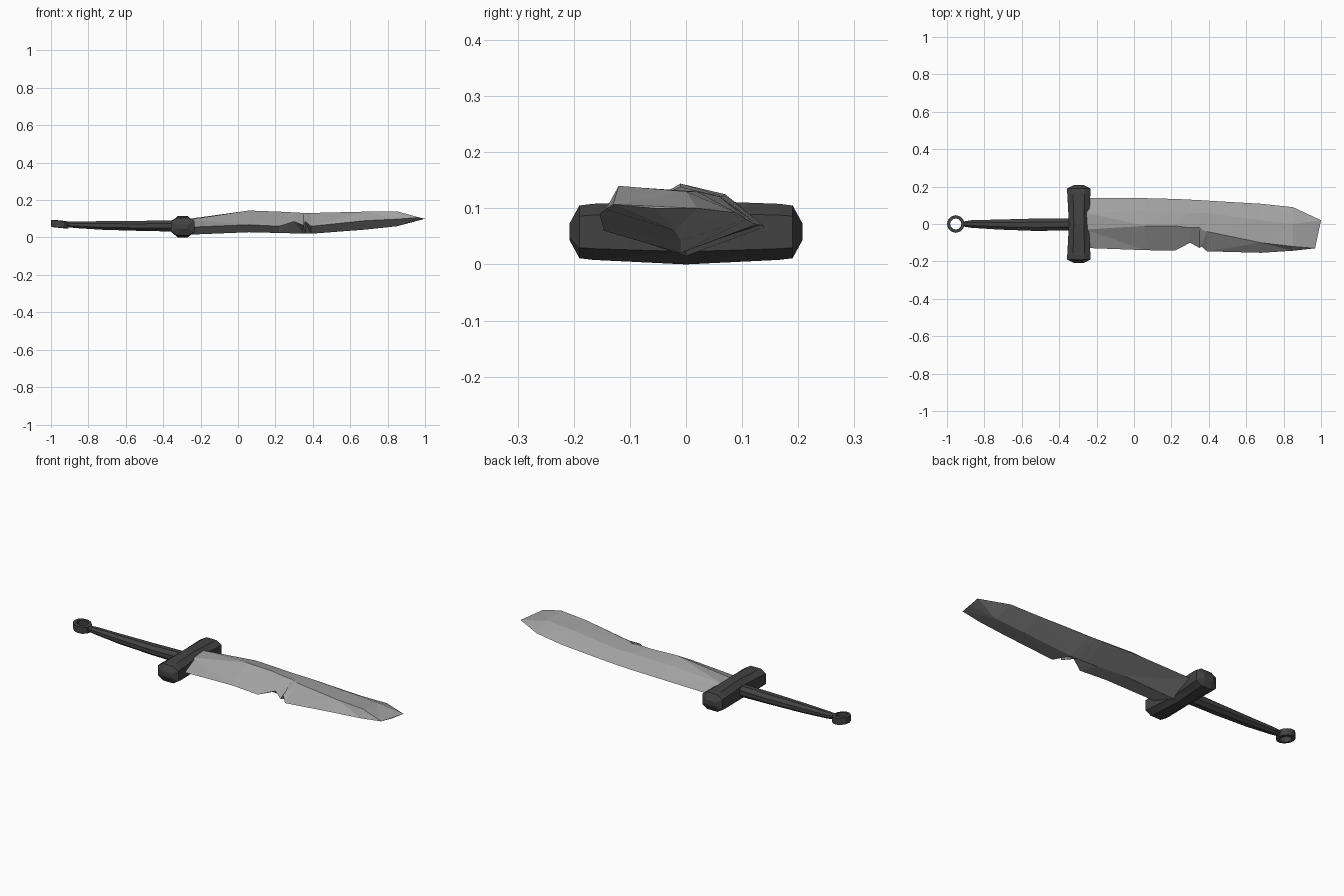
import bpy, bmesh, math
from mathutils import Vector

if "Cube" in bpy.data.objects:
    bpy.data.objects.remove(bpy.data.objects["Cube"])


def material(name, v):
    m = bpy.data.materials.new(name)
    m.diffuse_color = (v, v, v, 1)
    m.use_nodes = True
    m.node_tree.nodes["Principled BSDF"].inputs["Base Color"].default_value = m.diffuse_color
    return m


steel = material("worn steel", 0.36)
iron = material("dark iron", 0.055)


def loft(name, sections, mat, closed=False):
    """Skin a list of equally sized rings of points."""
    bm = bmesh.new()
    rings = [[bm.verts.new(p) for p in s] for s in sections]
    n = len(rings[0])
    pairs = list(zip(rings, rings[1:]))
    if closed:
        pairs.append((rings[-1], rings[0]))
    for a, b in pairs:
        for i in range(n):
            j = (i + 1) % n
            bm.faces.new((a[i], a[j], b[j], b[i]))
    if not closed:
        bm.faces.new(rings[0])
        bm.faces.new(rings[-1])
    bmesh.ops.remove_doubles(bm, verts=bm.verts, dist=0.0005)
    bmesh.ops.triangulate(bm, faces=[f for f in bm.faces if len(f.verts) == 4])
    bmesh.ops.recalc_face_normals(bm, faces=bm.faces)
    me = bpy.data.meshes.new(name)
    bm.to_mesh(me)
    bm.free()
    me.materials.append(mat)
    ob = bpy.data.objects.new(name, me)
    bpy.context.collection.objects.link(ob)
    return ob


# Blade: x, front edge (y, z), two top ridges, back edge, belly ridge
blade = [
    (-0.26, (-.128, .055), (-.03, .095), (.06, .100), (.138, .065), (.0, .015)),
    (0.06, (-.140, .068), (-.01, .144), (.07, .125), (.138, .070), (.0, .028)),
    (0.22, (-.142, .060), (-.01, .138), (.065, .122), (.134, .070), (-.01, .024)),
    (0.30, (-.100, .085), (-.02, .134), (.06, .122), (.130, .070), (-.01, .022)),
    (0.35, (-.128, .065), (-.02, .131), (.06, .121), (.128, .071), (-.01, .020)),
    (0.36, (-.120, .085), (-.03, .131), (.06, .121), (.127, .071), (-.01, .020)),
    (0.39, (-.146, .060), (-.04, .131), (.06, .121), (.125, .071), (-.01, .020)),
    (0.68, (-.154, .090), (-.10, .138), (.02, .130), (.108, .080), (-.01, .042)),
    (0.85, (-.143, .098), (-.12, .140), (.00, .130), (.090, .092), (-.02, .060)),
]
sections = [[(s[0], *p) for p in s[1:]] for s in blade]
a, b = (0.968, -.130, .107), (1.0, .020, .100)
sections.append([a, a, b, b, ((a[0] + b[0]) / 2, -.055, .100)])
loft("blade", sections, steel)

# Guard: chamfered bar with flared, pointed ends
guard = []
for y, hw, hh, cz in [(-.208, .026, .014, .058), (-.19, .062, .047, .058),
                      (-.165, .062, .050, .058), (0, .053, .057, .057),
                      (.165, .062, .050, .058), (.19, .062, .047, .058),
                      (.208, .026, .014, .058)]:
    oct_pts = [(1, .6), (.5, 1), (-.5, 1), (-1, .6), (-1, -.6), (-.5, -1), (.5, -1), (1, -.6)]
    guard.append([(-.295 + u * hw, y, cz + v * hh) for u, v in oct_pts])
loft("guard", guard, iron)

# Grip: tapering eight-sided rod
grip = []
for x, y, ry, z, rz in [(-.915, 0, .014, .070, .015), (-.87, 0, .022, .068, .019),
                        (-.72, -.003, .029, .064, .025), (-.52, -.004, .036, .062, .029),
                        (-.33, -.002, .034, .062, .033)]:
    grip.append([(x, y + ry * math.cos(t), z + rz * math.sin(t))
                 for t in (math.pi * (k + .5) / 4 for k in range(8))])
loft("grip", grip, iron)

# Pommel ring: square-section band
ring = []
for k in range(12):
    t = math.tau * k / 12
    c, s = math.cos(t), math.sin(t)
    ring.append([(-.953 + r * c, r * s, .071 + h - .1 * r * c)
                 for r, h in [(.030, -.020), (.047, -.018), (.047, .018), (.030, .020)]])
loft("pommel_ring", ring, iron, closed=True)
